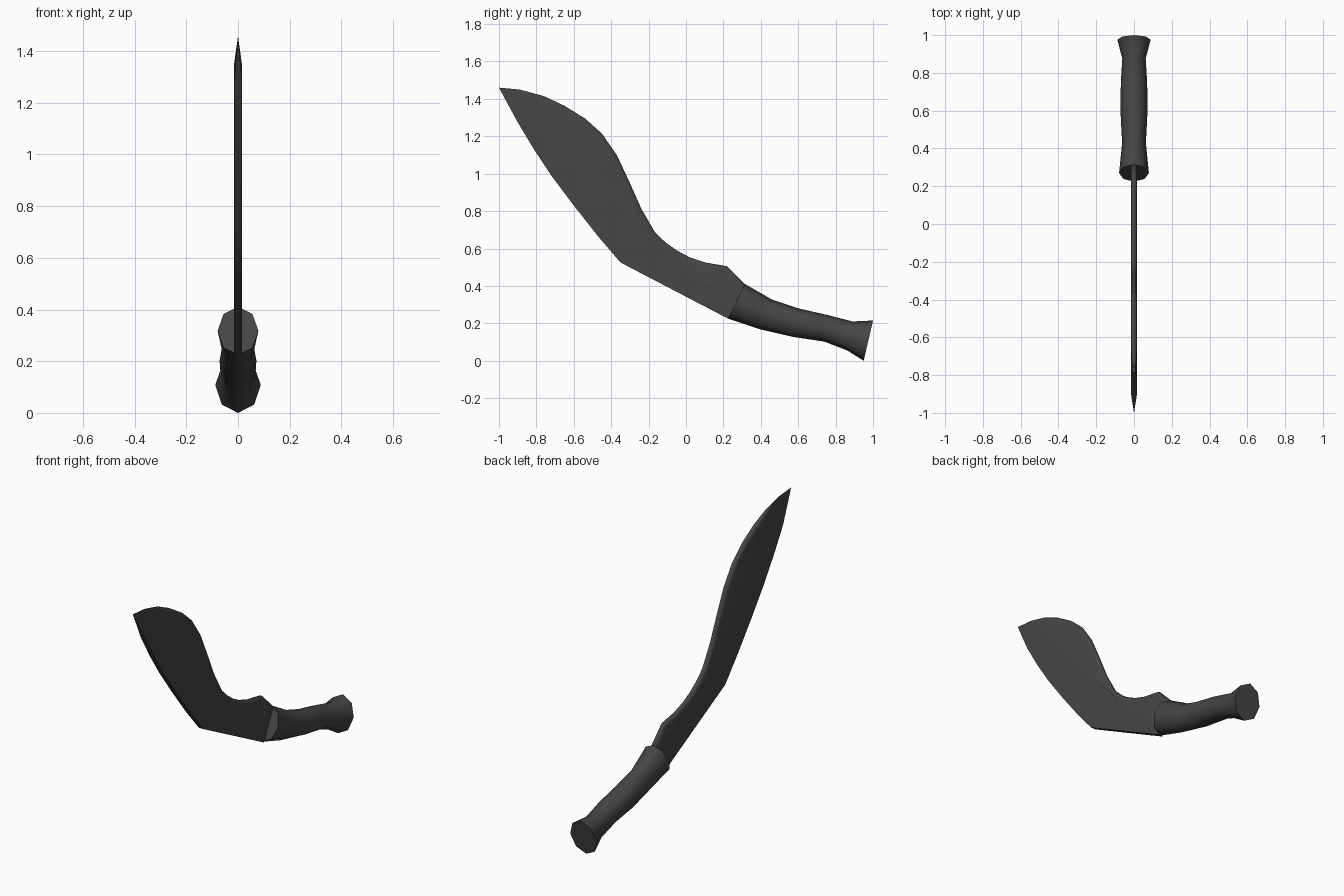
import bpy, bmesh, math
from mathutils import Vector

if "Cube" in bpy.data.objects:
    bpy.data.objects.remove(bpy.data.objects["Cube"])

mat = bpy.data.materials.new("dark_grey")
mat.diffuse_color = (0.06, 0.06, 0.06, 1)
mat.use_nodes = True
mat.node_tree.nodes["Principled BSDF"].inputs["Base Color"].default_value = mat.diffuse_color


def finish(name, bm):
    bmesh.ops.remove_doubles(bm, verts=bm.verts, dist=0.0004)
    bmesh.ops.recalc_face_normals(bm, faces=bm.faces)
    me = bpy.data.meshes.new(name)
    bm.to_mesh(me)
    bm.free()
    ob = bpy.data.objects.new(name, me)
    bpy.context.collection.objects.link(ob)
    me.materials.append(mat)
    bpy.ops.object.select_all(action='DESELECT')
    ob.select_set(True)
    bpy.context.view_layer.objects.active = ob
    bpy.ops.object.shade_smooth_by_angle(angle=math.radians(75))


# Blade: (y, z) of spine and cutting edge, both from tip to handle
spine = [(-1, 1.46), (-.89, 1.45), (-.76, 1.415), (-.65, 1.363), (-.54, 1.295),
         (-.45, 1.215), (-.37, 1.10), (-.30, .95), (-.24, .815), (-.165, .685),
         (-.11, .633), (-.05, .59), (.02, .553), (.10, .526), (.22, .505), (.315, .41)]
edge = [(-1, 1.46), (-.9, 1.275), (-.81, 1.125), (-.72, .99), (-.6, .83),
        (-.47, .665), (-.35, .525), (.225, .225)]
HALF = 0.016


def half(z):
    return HALF * min(1, (1.46 - z) / 0.09)


# Shoulder line just inside the spine, where the rounding starts
shoulder = []
for i, (y, z) in enumerate(spine):
    a = Vector(spine[max(i - 1, 0)])
    b = Vector(spine[min(i + 1, len(spine) - 1)])
    t = (b - a).normalized()
    p = Vector((y, z)) + Vector((t.y, -t.x)) * 0.022 * min(1, i / 3)
    shoulder.append((p.x, p.y))
shoulder[-1] = (.305, .39)

bm = bmesh.new()


def line(pts, side, k):
    return [bm.verts.new((side * k * half(z0), y, z)) for (y, z), z0 in pts]


rows = {}
for s in (1, -1):
    rim = line([(p, p[1]) for p in spine], s, 0.5)
    sh = line([(p, q[1]) for p, q in zip(shoulder, spine)], s, 1)
    ed = line([(p, p[1]) for p in edge], s, 1)
    rows[s] = (rim, sh, ed)
    for i in range(len(rim) - 1):
        bm.faces.new((rim[i], rim[i + 1], sh[i + 1], sh[i]))
    bm.faces.new(sh + ed[:0:-1])
for k in (0, 2):  # spine strip and edge strip
    a, b = rows[1][k], rows[-1][k]
    for i in range(len(a) - 1):
        bm.faces.new((a[i], a[i + 1], b[i + 1], b[i]))
bm.faces.new([r[-1] for r in rows[1]] + [r[-1] for r in reversed(rows[-1])])
finish("blade", bm)

# Handle: octagonal sections as top (y, z), bottom (y, z), half width
sections = [((.315, .41), (.225, .225), .079), ((.46, .327), (.40, .167), .063),
            ((.60, .28), (.57, .128), .071), ((.75, .246), (.74, .102), .070),
            ((.89, .21), (.86, .056), .062), ((1.0, .215), (.95, 0), .088)]
bm = bmesh.new()
rings = []
for top, bot, w in sections:
    t, b = Vector((0, *top)), Vector((0, *bot))
    c, up = (t + b) / 2, (t - b) / 2
    rings.append([bm.verts.new(c + up * math.cos(i * math.pi / 4)
                               + Vector((w * math.sin(i * math.pi / 4), 0, 0)))
                  for i in range(8)])
for a, b in zip(rings, rings[1:]):
    for i in range(8):
        j = (i + 1) % 8
        bm.faces.new((a[i], a[j], b[j], b[i]))
bm.faces.new(rings[0])
bm.faces.new(rings[-1])
finish("handle", bm)
